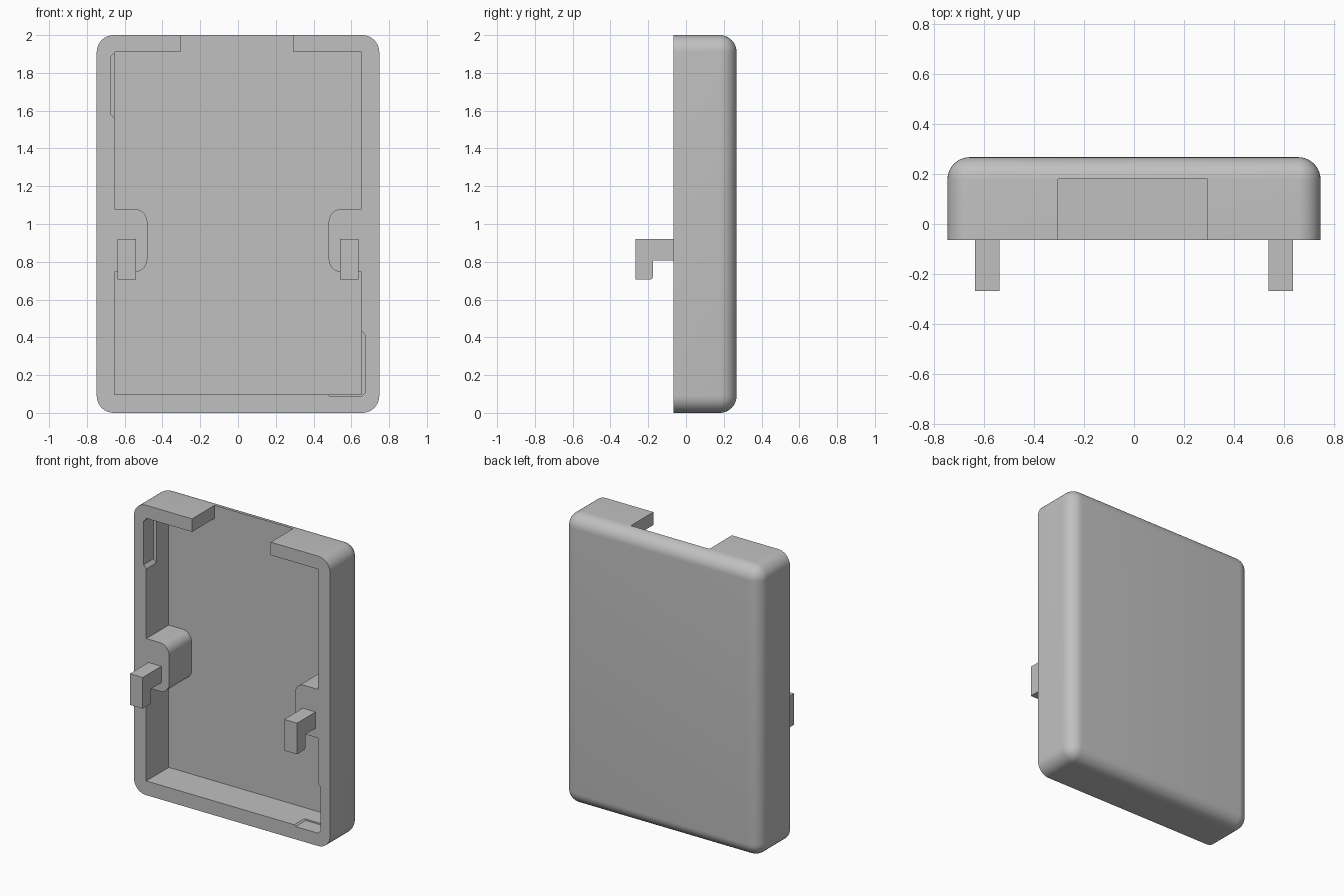
import bpy, bmesh
from math import cos, sin, radians

if "Cube" in bpy.data.objects:
    bpy.data.objects.remove(bpy.data.objects["Cube"], do_unlink=True)

FRONT, FLOOR, BACK = -0.065, 0.18, 0.268
HALF_W, HEIGHT, RADIUS = 0.748, 2.0, 0.09
IN_X, IN_BOTTOM, IN_TOP = 0.655, 0.098, 1.91

grey = bpy.data.materials.new("plain grey")
grey.use_nodes = True
colour = (0.53, 0.53, 0.53, 1)
grey.diffuse_color = colour
grey.node_tree.nodes["Principled BSDF"].inputs["Base Color"].default_value = colour


def finish(name, bm):
    bmesh.ops.recalc_face_normals(bm, faces=bm.faces)
    mesh = bpy.data.meshes.new(name)
    bm.to_mesh(mesh)
    bm.free()
    mesh.materials.append(grey)
    obj = bpy.data.objects.new(name, mesh)
    bpy.context.collection.objects.link(obj)
    return obj


def extrude(bm, points, offset):
    face = bm.faces.new([bm.verts.new(p) for p in points])
    new = bmesh.ops.extrude_face_region(bm, geom=[face])["geom"]
    verts = [g for g in new if isinstance(g, bmesh.types.BMVert)]
    bmesh.ops.translate(bm, verts=verts, vec=offset)


def prism_y(name, outline, y0, y1):
    """Extrude an (x, z) outline from y0 to y1."""
    bm = bmesh.new()
    extrude(bm, [(x, y0, z) for x, z in outline], (0, y1 - y0, 0))
    return finish(name, bm)


def prism_x(name, outline, x0, x1):
    """Extrude a (y, z) outline from x0 to x1."""
    bm = bmesh.new()
    extrude(bm, [(x0, y, z) for y, z in outline], (x1 - x0, 0, 0))
    return finish(name, bm)


def arc(cx, cz, r, start, end, steps=10):
    angles = [radians(start + (end - start) * i / steps) for i in range(steps + 1)]
    return [(cx + r * cos(a), cz + r * sin(a)) for a in angles]


def smooth(obj):
    bpy.ops.object.select_all(action="DESELECT")
    obj.select_set(True)
    bpy.context.view_layer.objects.active = obj
    bpy.ops.object.shade_smooth_by_angle(angle=radians(30))


def cut(obj, cutter):
    cutter.hide_render = True
    mod = obj.modifiers.new("cut", "BOOLEAN")
    mod.operation, mod.solver, mod.object = "DIFFERENCE", "EXACT", cutter
    bpy.context.view_layer.objects.active = obj
    bpy.ops.object.modifier_apply(modifier=mod.name)
    bpy.data.objects.remove(cutter, do_unlink=True)


# Outer case: block rounded on every edge except the open front
bm = bmesh.new()
extrude(bm, [(-HALF_W, FRONT, 0), (HALF_W, FRONT, 0),
             (HALF_W, FRONT, HEIGHT), (-HALF_W, FRONT, HEIGHT)], (0, BACK - FRONT, 0))
rounded = [e for e in bm.edges if max(v.co.y for v in e.verts) > FLOOR]
bmesh.ops.bevel(bm, geom=rounded, offset=RADIUS, segments=10, profile=0.5, affect="EDGES")
case = finish("case", bm)

# Cavity: follows the inner walls, goes round both side bosses and out of the top notch
boss = ([(IN_X, 0.745)] + arc(0.55, 0.815, 0.07, 270, 180)
        + arc(0.55, 1.01, 0.07, 180, 90) + [(IN_X, 1.08)])
outline = [(-IN_X, IN_BOTTOM), (IN_X, IN_BOTTOM)] + boss
outline += [(IN_X, IN_TOP), (0.295, IN_TOP), (0.295, HEIGHT + 0.1),
            (-0.305, HEIGHT + 0.1), (-0.305, IN_TOP), (-IN_X, IN_TOP)]
outline += [(-x, z) for x, z in reversed(boss)]
cut(case, prism_y("cavity_cutter", outline, FRONT - 0.1, FLOOR))

# Shallow relief slots in the walls, behind the front rim
SLOT_END = 0.045
left_slot = [(-0.6, 1.56), (-IN_X, 1.56), (-0.675, 1.585), (-0.675, 1.885),
             (-IN_X, 1.905), (-0.6, 1.905)]
corner_slot = [(0.475, IN_BOTTOM), (0.485, 0.088), (IN_X, 0.088), (0.675, 0.108),
               (0.675, 0.41), (IN_X, 0.435), (0.6, 0.435), (0.6, 0.2), (0.475, 0.2)]
for slot in (left_slot, corner_slot):
    cut(case, prism_y("slot_cutter", slot, FRONT - 0.1, SLOT_END))
smooth(case)

# Hooks standing on the bosses, tips pointing down
hook = [(FRONT + 0.02, 0.92), (-0.268, 0.92), (-0.268, 0.705)]
hook += arc(-0.193, 0.723, 0.018, 270, 360, 5)
hook += [(-0.175, 0.807), (FRONT + 0.02, 0.807)]
for name, side in (("left_hook", 1), ("right_hook", -1)):
    smooth(prism_x(name, hook, side * 0.54, side * 0.638))
